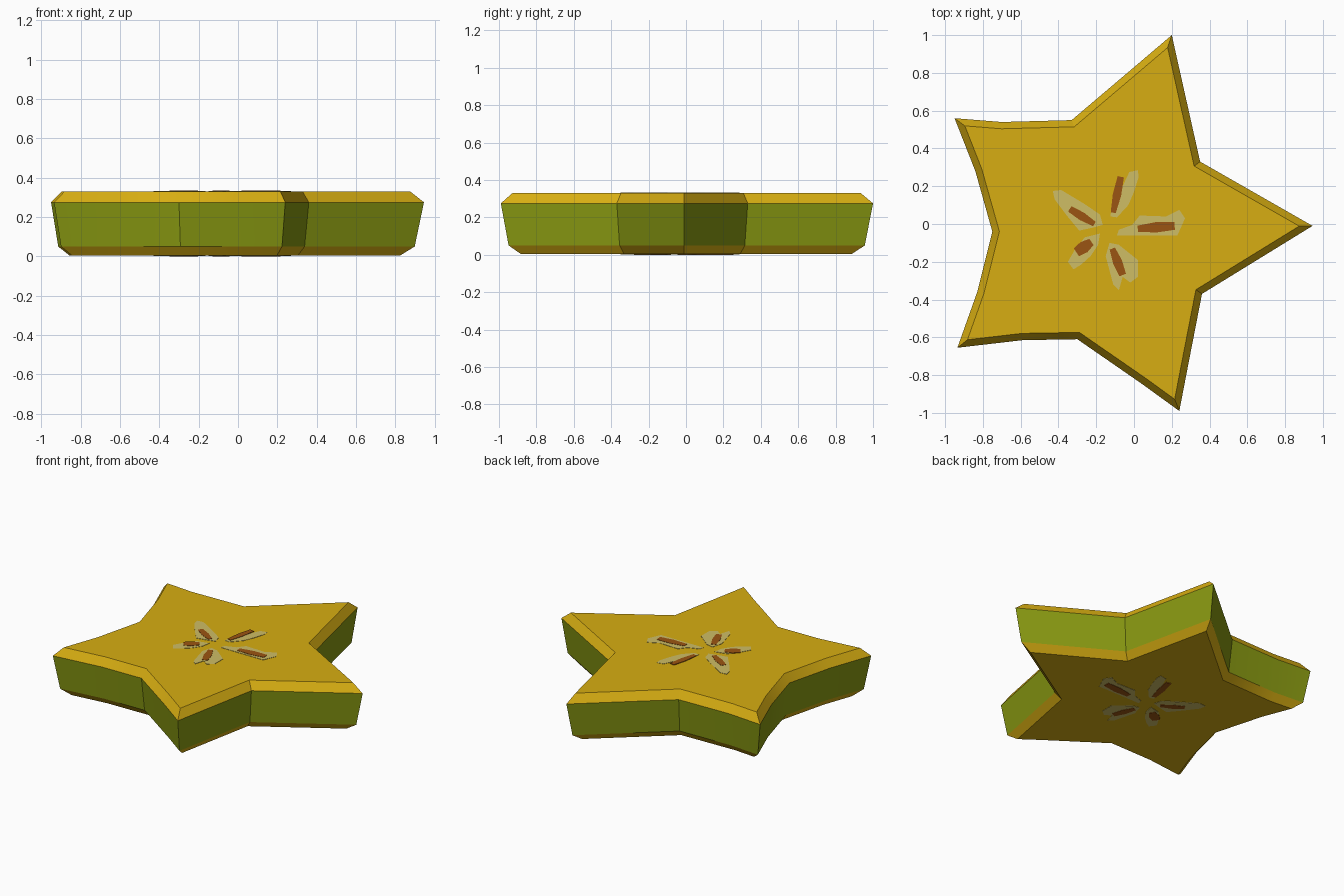
import bpy, bmesh, math
from mathutils import Vector

if "Cube" in bpy.data.objects:
    bpy.data.objects.remove(bpy.data.objects["Cube"])


def material(name, rgb):
    m = bpy.data.materials.new(name)
    m.diffuse_color = (*rgb, 1)
    m.use_nodes = True
    m.node_tree.nodes["Principled BSDF"].inputs["Base Color"].default_value = m.diffuse_color
    return m


YELLOW = material("yellow_flesh", (0.68, 0.42, 0.006))
GREEN = material("green_skin", (0.25, 0.32, 0.006))
CREAM = material("cream_pocket", (0.62, 0.51, 0.13))
BROWN = material("brown_seed", (0.33, 0.09, 0.006))

# star outline at the widest level, counter-clockwise
OUTLINE = [Vector(p) for p in (
    (0.945, -0.01), (0.35, 0.33), (0.20, 1.0), (0.0, 0.83), (-0.33, 0.55),
    (-0.70, 0.54), (-0.95, 0.56), (-0.84, 0.28), (-0.75, -0.04),
    (-0.83, -0.36), (-0.935, -0.655), (-0.59, -0.615), (-0.30, -0.61),
    (0.04, -0.845), (0.24, -0.99), (0.29, -0.73), (0.36, -0.37))]


def inset(pts, d):
    """Offset a closed outline inwards with mitred corners."""
    out = []
    for i, p in enumerate(pts):
        a = (p - pts[i - 1]).normalized()
        b = (pts[(i + 1) % len(pts)] - p).normalized()
        na, nb = Vector((-a.y, a.x)), Vector((-b.y, b.x))
        m = (na + nb).normalized()
        out.append(p + m * d / m.dot(na))
    return out


def finish(bm, name, mats):
    bmesh.ops.recalc_face_normals(bm, faces=bm.faces)
    me = bpy.data.meshes.new(name)
    bm.to_mesh(me)
    bm.free()
    for m in mats:
        me.materials.append(m)
    ob = bpy.data.objects.new(name, me)
    bpy.context.collection.objects.link(ob)
    return ob


# star slice: stacked rings, green between the two yellow bevels
bm = bmesh.new()
rings = []
for z, d in ((0.004, 0.062), (0.05, 0.024), (0.275, 0.0), (0.33, 0.036)):
    rings.append([bm.verts.new((p.x, p.y, z)) for p in inset(OUTLINE, d)])
n = len(OUTLINE)
for k in range(3):
    lo, hi = rings[k], rings[k + 1]
    for i in range(n):
        j = (i + 1) % n
        f = bm.faces.new((lo[i], lo[j], hi[j], hi[i]))
        f.material_index = 1 if k == 1 else 0
bm.faces.new(rings[0][::-1])
bm.faces.new(rings[3])
star = finish(bm, "star_slice", [YELLOW, GREEN])
bpy.context.view_layer.objects.active = star
star.select_set(True)
bpy.ops.object.shade_smooth_by_angle(angle=math.radians(32))


def plate(name, pts, z0, z1, mat):
    bm = bmesh.new()
    f = bm.faces.new([bm.verts.new((x, y, z0)) for x, y in pts])
    ext = bmesh.ops.extrude_face_region(bm, geom=[f])
    for v in ext["geom"]:
        if isinstance(v, bmesh.types.BMVert):
            v.co.z = z1
    finish(bm, name, [mat])


def seed_outline(x0, y0, x1, y1, w):
    """Six-sided seed shape, slightly narrower at both ends."""
    a, b = Vector((x0, y0)), Vector((x1, y1))
    t = (b - a).normalized()
    s = Vector((-t.y, t.x)) * w / 2
    mid = (a + b) / 2
    return [a + s * 0.6, a - s * 0.6, mid - s, b - s * 0.75, b + s * 0.75, mid + s]


# pale seed pockets around the core
POCKETS = [
    [(-0.125, 0.04), (-0.09, 0.035), (-0.03, 0.10), (0.0, 0.17), (0.025, 0.25),
     (0.02, 0.285), (-0.025, 0.275), (-0.06, 0.20), (-0.12, 0.08)],
    [(-0.09, -0.06), (-0.03, -0.06), (0.23, -0.06), (0.27, 0.03), (0.24, 0.075),
     (0.17, 0.04), (0.03, 0.045), (-0.01, -0.005), (-0.08, -0.03)],
    [(-0.13, -0.10), (-0.15, -0.17), (-0.11, -0.32), (-0.08, -0.35),
     (-0.06, -0.28), (-0.02, -0.31), (0.02, -0.28), (0.02, -0.19), (-0.08, -0.11)],
    [(-0.18, -0.05), (-0.26, -0.07), (-0.31, -0.13), (-0.35, -0.20),
     (-0.32, -0.24), (-0.28, -0.215), (-0.23, -0.17), (-0.19, -0.11)],
    [(-0.43, 0.175), (-0.385, 0.18), (-0.26, 0.105), (-0.18, 0.05),
     (-0.165, -0.005), (-0.22, -0.02), (-0.29, -0.035), (-0.36, 0.05), (-0.42, 0.13)],
]
# brown seeds: start, end, width
SEEDS = [(-0.11, 0.06, -0.07, 0.25, 0.045), (0.02, -0.025, 0.215, -0.01, 0.055),
         (-0.115, -0.13, -0.06, -0.27, 0.05), (-0.225, -0.095, -0.305, -0.15, 0.065),
         (-0.21, 0.0, -0.34, 0.08, 0.045)]

# the same pattern lies on the top and bottom cut faces
for side, z, up in (("top", 0.33, 1), ("bottom", 0.004, -1)):
    for i, (pocket, seed) in enumerate(zip(POCKETS, SEEDS)):
        plate(f"seed_pocket_{side}_{i}", pocket, z - 0.002 * up, z + 0.002 * up, CREAM)
        plate(f"seed_{side}_{i}", seed_outline(*seed), z - 0.002 * up, z + 0.004 * up, BROWN)
